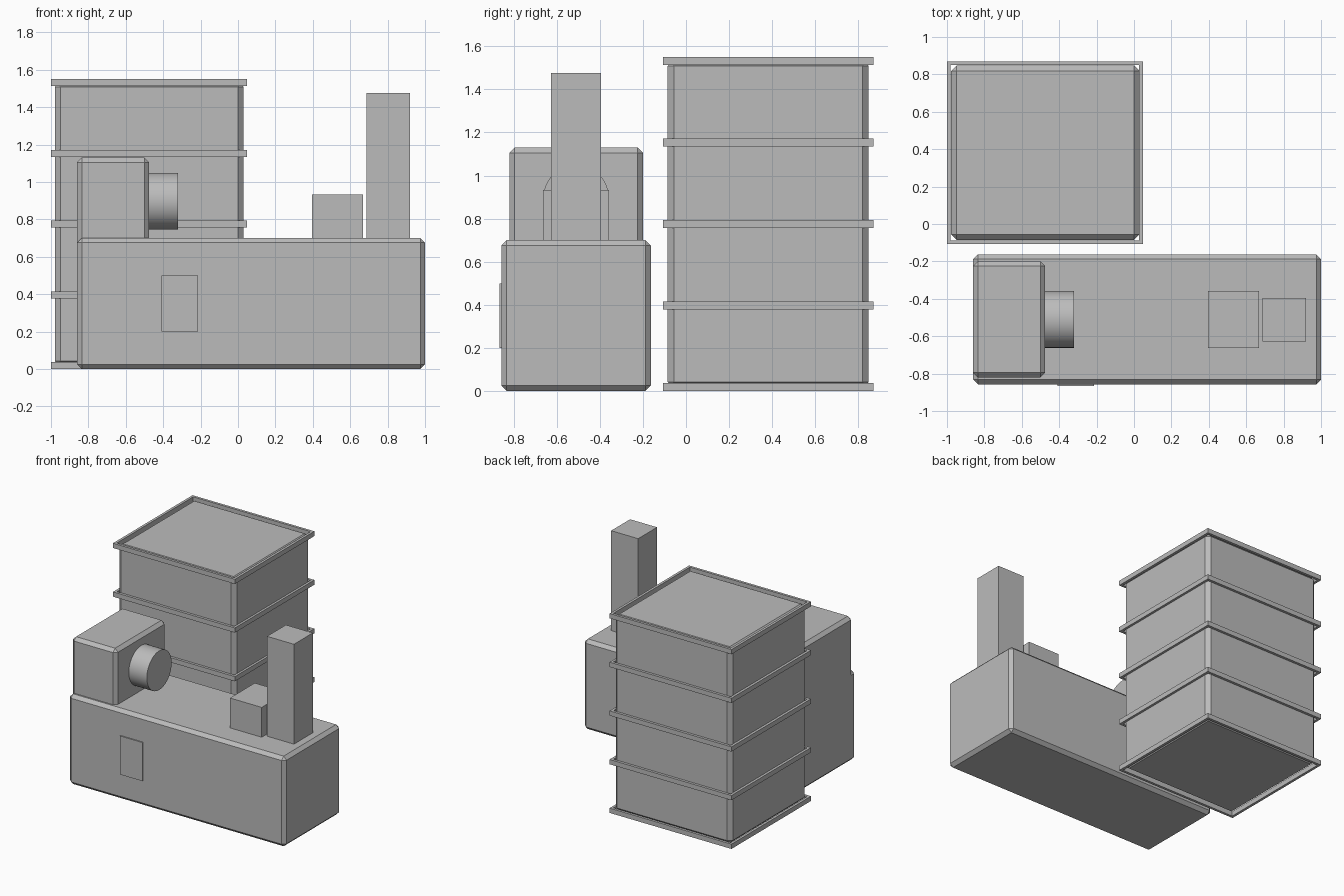
import bpy, bmesh, math
from mathutils import Matrix

if "Cube" in bpy.data.objects:
    bpy.data.objects.remove(bpy.data.objects["Cube"])

grey = bpy.data.materials.new("grey")
grey.diffuse_color = (0.5, 0.5, 0.5, 1)
grey.use_nodes = True
grey.node_tree.nodes["Principled BSDF"].inputs["Base Color"].default_value = grey.diffuse_color


def finish(name, bm):
    bmesh.ops.recalc_face_normals(bm, faces=bm.faces)
    me = bpy.data.meshes.new(name)
    bm.to_mesh(me)
    bm.free()
    me.materials.append(grey)
    ob = bpy.data.objects.new(name, me)
    bpy.context.collection.objects.link(ob)
    return ob


def box(name, x, y, z, chamfer=0.0):
    """Box from (min, max) ranges, with optional flat chamfered edges."""
    bm = bmesh.new()
    bmesh.ops.create_cube(bm, size=1)
    for v in bm.verts:
        v.co = [r[0] if c < 0 else r[1] for c, r in zip(v.co, (x, y, z))]
    if chamfer:
        bmesh.ops.bevel(bm, geom=bm.edges[:], offset=chamfer, segments=1,
                        profile=0.5, affect='EDGES')
    return finish(name, bm)


def ring(name, x, y, z, width):
    """Square frame open in the middle."""
    bm = bmesh.new()
    loops = []
    for inset, h in ((0, z[0]), (0, z[1]), (width, z[1]), (width, z[0])):
        x0, x1, y0, y1 = x[0] + inset, x[1] - inset, y[0] + inset, y[1] - inset
        loops.append([bm.verts.new((px, py, h)) for px, py in
                      ((x0, y0), (x1, y0), (x1, y1), (x0, y1))])
    for i in range(4):
        a, b = loops[i], loops[(i + 1) % 4]
        for j in range(4):
            k = (j + 1) % 4
            bm.faces.new((a[j], a[k], b[k], b[j]))
    return finish(name, bm)


# Tower with floor ledges
box("tower_body", (-0.978, 0.03), (-0.085, 0.848), (0.012, 1.538), 0.03)
for i in range(5):
    z = 0.378 * i
    ring(f"tower_ledge_{i + 1}", (-1.0, 0.048), (-0.107, 0.87), (z, z + 0.037), 0.02)

# Long low hall and the raised block on top of it
box("hall", (-0.86, 1.0), (-0.857, -0.163), (0, 0.7), 0.025)
box("upper_block", (-0.86, -0.475), (-0.82, -0.2), (0.65, 1.13), 0.025)

# Round drum on the side of the raised block
bm = bmesh.new()
bmesh.ops.create_cone(bm, cap_ends=True, segments=48, radius1=0.152, radius2=0.152,
                      depth=0.2, matrix=Matrix.Translation((-0.42, -0.51, 0.897))
                      @ Matrix.Rotation(math.pi / 2, 4, 'Y'))
drum = finish("drum", bm)
bpy.context.view_layer.objects.active = drum
drum.select_set(True)
bpy.ops.object.shade_smooth_by_angle(angle=math.radians(35))

# Roof box and chimney
box("roof_box", (0.395, 0.668), (-0.663, -0.358), (0.68, 0.932))
box("chimney", (0.688, 0.92), (-0.627, -0.395), (0.68, 1.476))

# Thin trim plate standing slightly proud of the hall front
box("front_plate", (-0.41, -0.215), (-0.866, -0.857), (0.2, 0.5))
